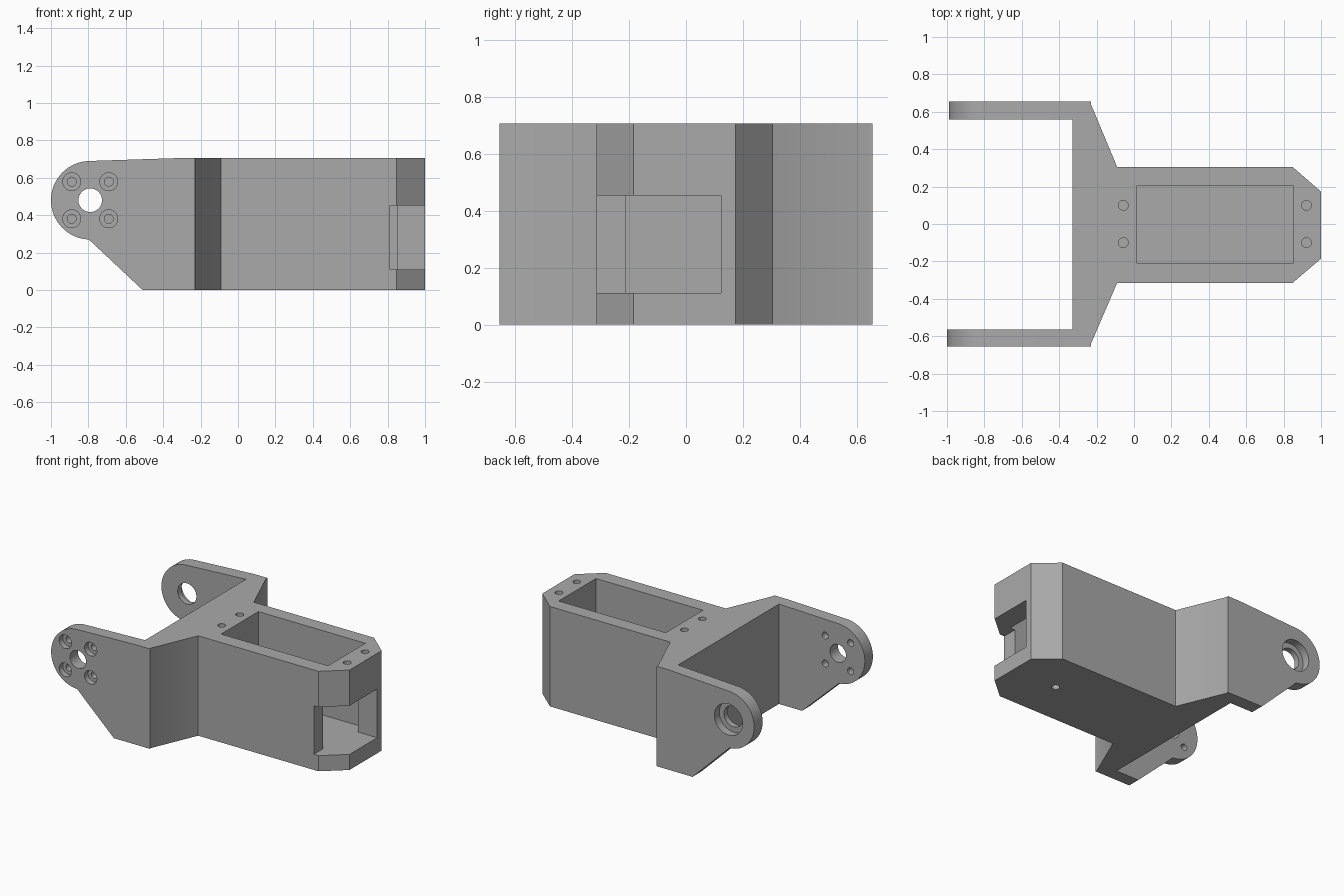
import bpy, bmesh, math
from mathutils import Matrix, Vector

old = bpy.data.objects.get("Cube")
if old:
    bpy.data.objects.remove(old, do_unlink=True)

grey = bpy.data.materials.new("mid grey")
grey.use_nodes = True
COLOUR = (0.40, 0.40, 0.40, 1)
grey.diffuse_color = COLOUR
grey.node_tree.nodes["Principled BSDF"].inputs["Base Color"].default_value = COLOUR

HEIGHT = 0.705
PIVOT_X, PIVOT_Z = -0.79, 0.48


def prism(name, points, offset):
    """Extrude a closed loop of 3D points along an offset vector."""
    bm = bmesh.new()
    face = bm.faces.new([bm.verts.new(p) for p in points])
    new = bmesh.ops.extrude_face_region(bm, geom=[face])["geom"]
    bmesh.ops.translate(bm, vec=Vector(offset),
                        verts=[v for v in new if isinstance(v, bmesh.types.BMVert)])
    bmesh.ops.recalc_face_normals(bm, faces=bm.faces)
    mesh = bpy.data.meshes.new(name)
    bm.to_mesh(mesh)
    bm.free()
    mesh.materials.append(grey)
    obj = bpy.data.objects.new(name, mesh)
    bpy.context.collection.objects.link(obj)
    return obj


def box(name, x0, x1, y0, y1, z0, z1):
    return prism(name, [(x0, y0, z0), (x1, y0, z0), (x1, y1, z0), (x0, y1, z0)],
                 (0, 0, z1 - z0))


def drill(name, start, axis, radius, depth, sides=32):
    """Cylinder cutter from a start point along +y or +z."""
    ring = []
    for i in range(sides):
        a = math.tau * i / sides
        u, v = radius * math.cos(a), radius * math.sin(a)
        local = Vector((u, 0, v)) if axis == "y" else Vector((u, v, 0))
        ring.append(Vector(start) + local)
    return prism(name, ring, (0, depth, 0) if axis == "y" else (0, 0, depth))


def combine(target, other, operation):
    """Apply an exact boolean, then drop the second object."""
    mod = target.modifiers.new(operation, "BOOLEAN")
    mod.operation, mod.solver, mod.object = operation, "EXACT", other
    bpy.context.view_layer.objects.active = target
    bpy.ops.object.modifier_apply(modifier=mod.name)
    bpy.data.objects.remove(other, do_unlink=True)


def arm(name, y0, y1, radius):
    """Rounded lug with a sloping underside."""
    points = [(-0.30, 0), (-0.51, 0)]
    for i in range(33):
        a = math.radians(-92 - 176 * i / 32)
        points.append((PIVOT_X + radius * math.cos(a), PIVOT_Z + radius * math.sin(a)))
    points += [(-0.33, HEIGHT), (-0.30, HEIGHT)]
    return prism(name, [(x, y0, z) for x, z in points], (0, y1 - y0, 0))


# Body plan with flared yoke and chamfered nose
plan = [(-0.33, -0.655), (-0.23, -0.655), (-0.23, -0.64), (-0.09, -0.315),
        (0.848, -0.315), (1, -0.185), (1, 0.173), (0.848, 0.305),
        (-0.09, 0.305), (-0.23, 0.64), (-0.23, 0.655), (-0.33, 0.655)]
bracket = prism("yoke_bracket", [(x, y, 0) for x, y in plan], (0, 0, HEIGHT))

# Fork arms
combine(bracket, arm("front_arm", -0.655, -0.565, 0.21), "UNION")
combine(bracket, arm("back_arm", 0.56, 0.655, 0.20), "UNION")

# Deep top pocket and the corner window in the nose
cutters = [box("pocket", 0.015, 0.85, -0.21, 0.205, 0.11, 0.9),
           box("nose_window", 0.812, 1.1, -0.4, 0.123, 0.11, 0.453)]

# Pivot holes, the back one with a bearing seat
cutters += [drill("front_pivot", (PIVOT_X, -0.8, PIVOT_Z), "y", 0.063, 0.4),
            drill("back_pivot", (PIVOT_X, 0.4, PIVOT_Z), "y", 0.073, 0.4),
            drill("bearing_seat", (PIVOT_X, 0.60, PIVOT_Z), "y", 0.11, 0.2)]

# Counterbored bolt holes around the front pivot
for sx in (-1, 1):
    for sz in (-1, 1):
        x, z = PIVOT_X + sx * 0.099, PIVOT_Z + sz * 0.099
        cutters += [drill("bolt_hole", (x, -0.8, z), "y", 0.024, 0.4),
                    drill("bolt_head_seat", (x, -0.8, z), "y", 0.048, 0.185)]

# Lid screw holes and one hole underneath
for x in (-0.057, 0.922):
    for y in (-0.1, 0.1):
        cutters.append(drill("lid_screw", (x, y, 0.55), "z", 0.026, 0.3))
cutters.append(drill("bottom_screw", (0.65, 0, -0.1), "z", 0.026, 0.17))

for cutter in cutters:
    combine(bracket, cutter, "DIFFERENCE")

# Smooth round walls, crisp edges
bpy.ops.object.select_all(action="DESELECT")
bracket.select_set(True)
bpy.context.view_layer.objects.active = bracket
bpy.ops.object.shade_smooth_by_angle(angle=math.radians(25))
